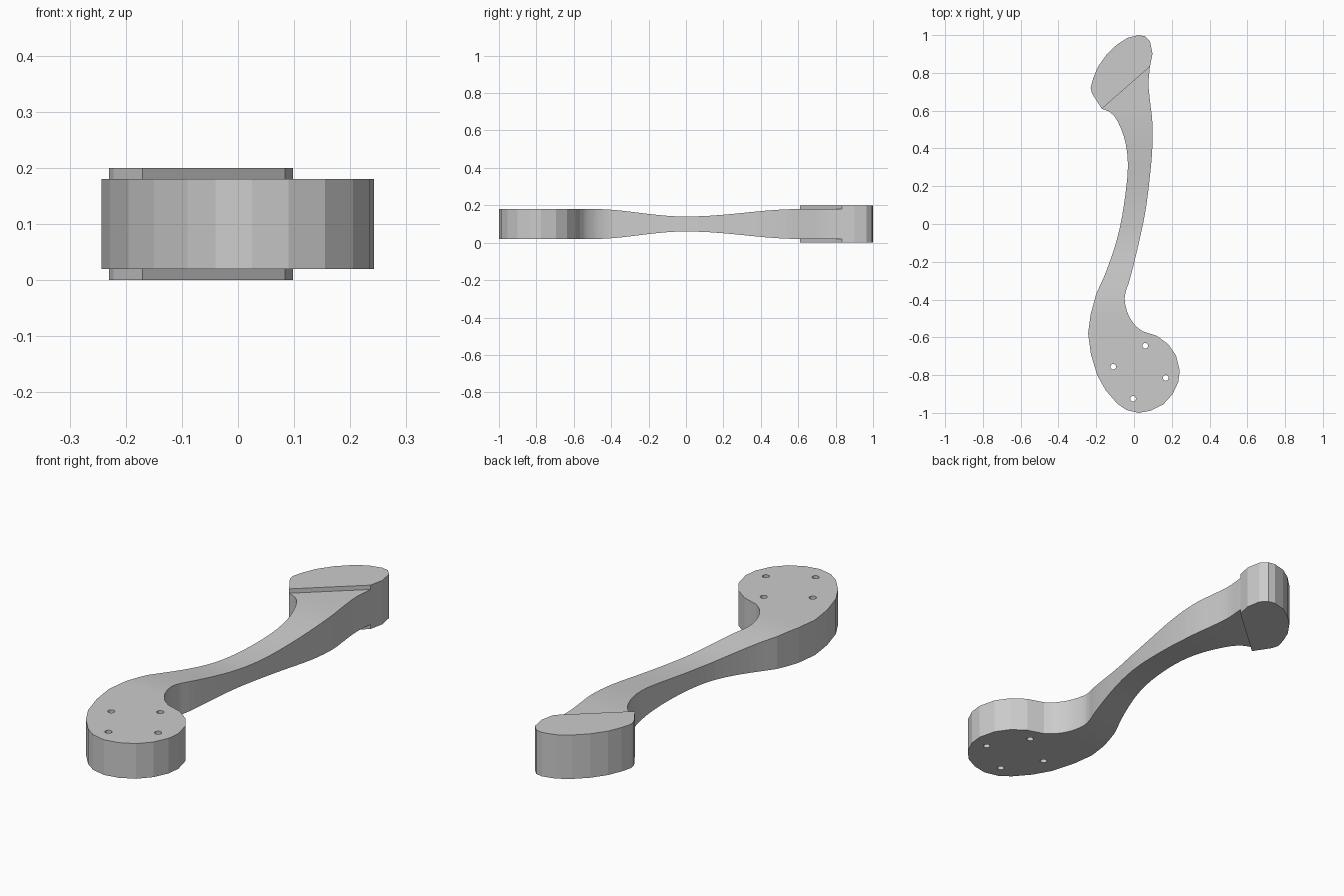
import bpy, bmesh
from math import cos, pi
from mathutils import Vector

if "Cube" in bpy.data.objects:
    bpy.data.objects.remove(bpy.data.objects["Cube"])

MID = 0.1  # mid-height of the part


def spline(pts, n=4):
    """Catmull-Rom curve through the points."""
    p = [Vector(q) for q in pts]
    p = [2 * p[0] - p[1]] + p + [2 * p[-1] - p[-2]]
    out = []
    for a, b, c, d in zip(p, p[1:], p[2:], p[3:]):
        for i in range(n):
            t = i / n
            out.append(0.5 * (2 * b + (c - a) * t + (2 * a - 5 * b + 4 * c - d) * t**2
                              + (3 * b - a - 3 * c + d) * t**3))
    return out + [p[-2]]


def plate(name, outline, half, slices=()):
    """Extrude an outline about mid-height; half(y) is the half thickness."""
    bm = bmesh.new()
    bm.faces.new([bm.verts.new((x, y, 0)) for x, y in outline])
    for y in slices:
        bmesh.ops.bisect_plane(bm, geom=bm.verts[:] + bm.edges[:] + bm.faces[:], dist=1e-5,
                               plane_co=(0, y, 0), plane_no=(0, 1, 0))
    low = bm.verts[:]
    ext = bmesh.ops.extrude_face_region(bm, geom=bm.faces[:])
    for v in ext["geom"]:
        if isinstance(v, bmesh.types.BMVert):
            v.co.z = MID + half(v.co.y)
    for v in low:
        v.co.z = MID - half(v.co.y)
    bmesh.ops.recalc_face_normals(bm, faces=bm.faces[:])
    me = bpy.data.meshes.new(name)
    bm.to_mesh(me)
    bm.free()
    ob = bpy.data.objects.new(name, me)
    bpy.context.collection.objects.link(ob)
    return ob


def combine(target, other, op):
    """Apply a boolean and discard the helper."""
    m = target.modifiers.new(op, 'BOOLEAN')
    m.object, m.operation, m.solver = other, op, 'EXACT'
    bpy.context.view_layer.objects.active = target
    bpy.ops.object.modifier_apply(modifier=m.name)
    bpy.data.objects.remove(other)


def thickness(y):
    """Half thickness: thinnest at the middle of the arm."""
    t = min(1, abs(y) / (0.62 if y > 0 else 0.5))
    return 0.04 + 0.02 * (1 - cos(pi * t))


# Shared ends of the diagonal step
step_left, step_right = (-0.17, 0.61), (0.084, 0.833)

# Arm sides (smooth) and the round mounting head (faceted)
left = spline([step_left, (-0.125, 0.59), (-0.085, 0.54), (-0.045, 0.43), (-0.033, 0.29),
               (-0.055, 0.09), (-0.09, -0.08), (-0.145, -0.245), (-0.2, -0.37)])
head = [(-0.23, -0.48), (-0.243, -0.58), (-0.228, -0.69), (-0.195, -0.8), (-0.15, -0.88),
        (-0.09, -0.95), (-0.04, -0.985), (0.025, -1), (0.09, -0.988), (0.155, -0.955),
        (0.205, -0.9), (0.235, -0.835), (0.242, -0.775), (0.222, -0.695), (0.18, -0.635),
        (0.12, -0.592)]
right = spline([(0.045, -0.568), (0.005, -0.535), (-0.03, -0.48), (-0.048, -0.415),
                (-0.045, -0.365), (-0.02, -0.285), (0.02, -0.125), (0.06, 0.065),
                (0.085, 0.26), (0.097, 0.405), (0.097, 0.54), (0.086, 0.64),
                (0.077, 0.74), step_right])
body = plate("lever_arm", left + head + right, thickness,
             [-0.5 + 0.04 * i for i in range(29)])

# Thicker end pad
pad = plate("end_pad", [step_right, (0.098, 0.9), (0.085, 0.966), (0.058, 0.994), (0.025, 1),
                        (-0.035, 0.985), (-0.09, 0.95), (-0.145, 0.897), (-0.19, 0.834),
                        (-0.216, 0.772), (-0.23, 0.72), (-0.222, 0.69), step_left],
            lambda y: 0.1)
combine(body, pad, 'UNION')

# Four mounting holes
for x, y in [(0.06, -0.645), (-0.11, -0.755), (0.168, -0.815), (-0.005, -0.925)]:
    bpy.ops.mesh.primitive_cylinder_add(vertices=16, radius=0.015, depth=0.4,
                                        location=(x, y, MID))
    hole = bpy.context.object
    hole.hide_render = True
    combine(body, hole, 'DIFFERENCE')
